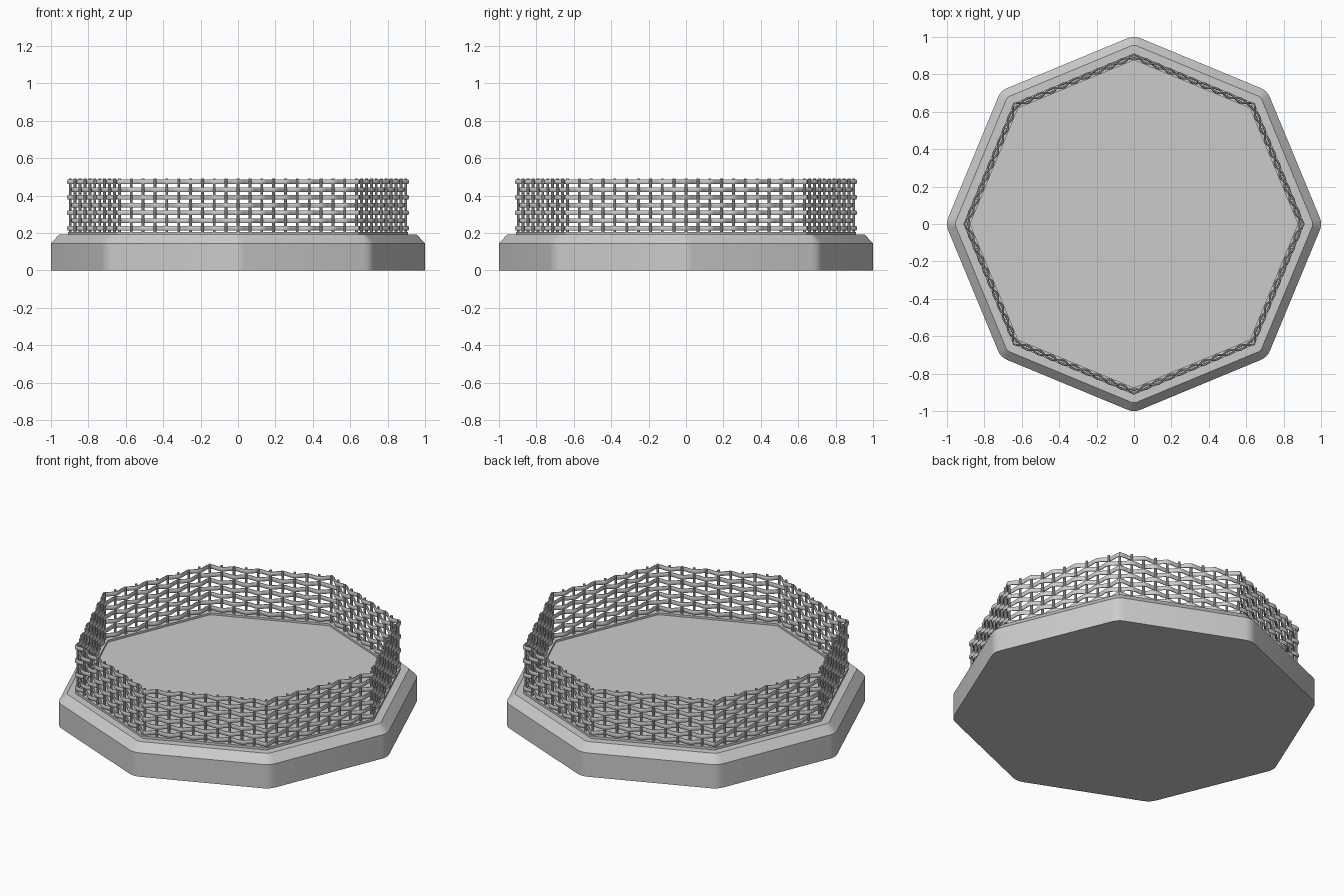
import bpy, bmesh
from math import sin, cos, pi, radians

if "Cube" in bpy.data.objects:
    bpy.data.objects.remove(bpy.data.objects["Cube"])

ROWS, PER_SIDE, SUB = 7, 10, 4
WALL_R = 0.897


def finish(name, bm):
    bmesh.ops.recalc_face_normals(bm, faces=bm.faces)
    me = bpy.data.meshes.new(name)
    bm.to_mesh(me)
    bm.free()
    ob = bpy.data.objects.new(name, me)
    bpy.context.collection.objects.link(ob)
    bpy.ops.object.select_all(action='DESELECT')
    ob.select_set(True)
    bpy.context.view_layer.objects.active = ob
    bpy.ops.object.shade_smooth_by_angle(angle=radians(32))
    return ob


def octagon(r, fillet, z):
    """Octagon outline with rounded corners pointing along the axes."""
    pts = []
    for i in range(8):
        a = i * pi / 4
        for j in range(5):
            b = a + (j - 2) * pi / 16
            pts.append(((r - fillet) * cos(a) + fillet * cos(b),
                        (r - fillet) * sin(a) + fillet * sin(b), z))
    return pts


def loft(bm, loops, closed=False):
    rings = [[bm.verts.new(p) for p in lp] for lp in loops]
    n = len(rings[0])
    pairs = list(zip(rings, rings[1:]))
    if closed:
        pairs.append((rings[-1], rings[0]))
    for a, b in pairs:
        for i in range(n):
            k = (i + 1) % n
            bm.faces.new((a[i], a[k], b[k], b[i]))
    if not closed:
        bm.faces.new(rings[0])
        bm.faces.new(rings[-1])


# Base slab: vertical side, chamfer, raised rim under the wall, shallow floor
bm = bmesh.new()
loft(bm, [octagon(1.0, 0.09, 0), octagon(1.0, 0.09, 0.145),
          octagon(0.955, 0.045, 0.193), octagon(0.91, 0.02, 0.193),
          octagon(0.91, 0.02, 0.207), octagon(0.875, 0.01, 0.207),
          octagon(0.875, 0.01, 0.195)])
finish("base", bm)


def wall_point(t):
    """Point and outward direction on the wall path; t counts posts."""
    side, f = divmod(t / PER_SIDE, 1.0)
    a, b = side * pi / 4, (side + 1) * pi / 4
    x = WALL_R * (cos(a) * (1 - f) + cos(b) * f)
    y = WALL_R * (sin(a) * (1 - f) + sin(b) * f)
    d = a if f < 1e-6 else (a + b) / 2
    return x, y, cos(d), sin(d)


# Woven strands: alternate rows pass on opposite sides of each post
count = 8 * PER_SIDE * SUB
bm = bmesh.new()
for row in range(ROWS):
    zc = 0.225 + row * 0.0415
    sign = 1 if row % 2 == 0 else -1
    loops = []
    for s in range(count):
        t = s / SUB
        x, y, dx, dy = wall_point(t)
        off = sign * 0.011 * cos(pi * t)
        loop = []
        for k in range(8):
            c = 2 * pi * (k + 0.5) / 8
            o = off + 0.006 * cos(c)
            loop.append((x + dx * o, y + dy * o, zc + 0.0135 * sin(c)))
        loops.append(loop)
    loft(bm, loops, closed=True)
finish("woven_strands", bm)

# Upright posts
bm = bmesh.new()
for p in range(8 * PER_SIDE):
    x, y, dx, dy = wall_point(p)
    loft(bm, [[(x + 0.0075 * cos(k * pi / 4), y + 0.0075 * sin(k * pi / 4), z)
               for k in range(8)] for z in (0.195, 0.492)])
finish("wall_posts", bm)
